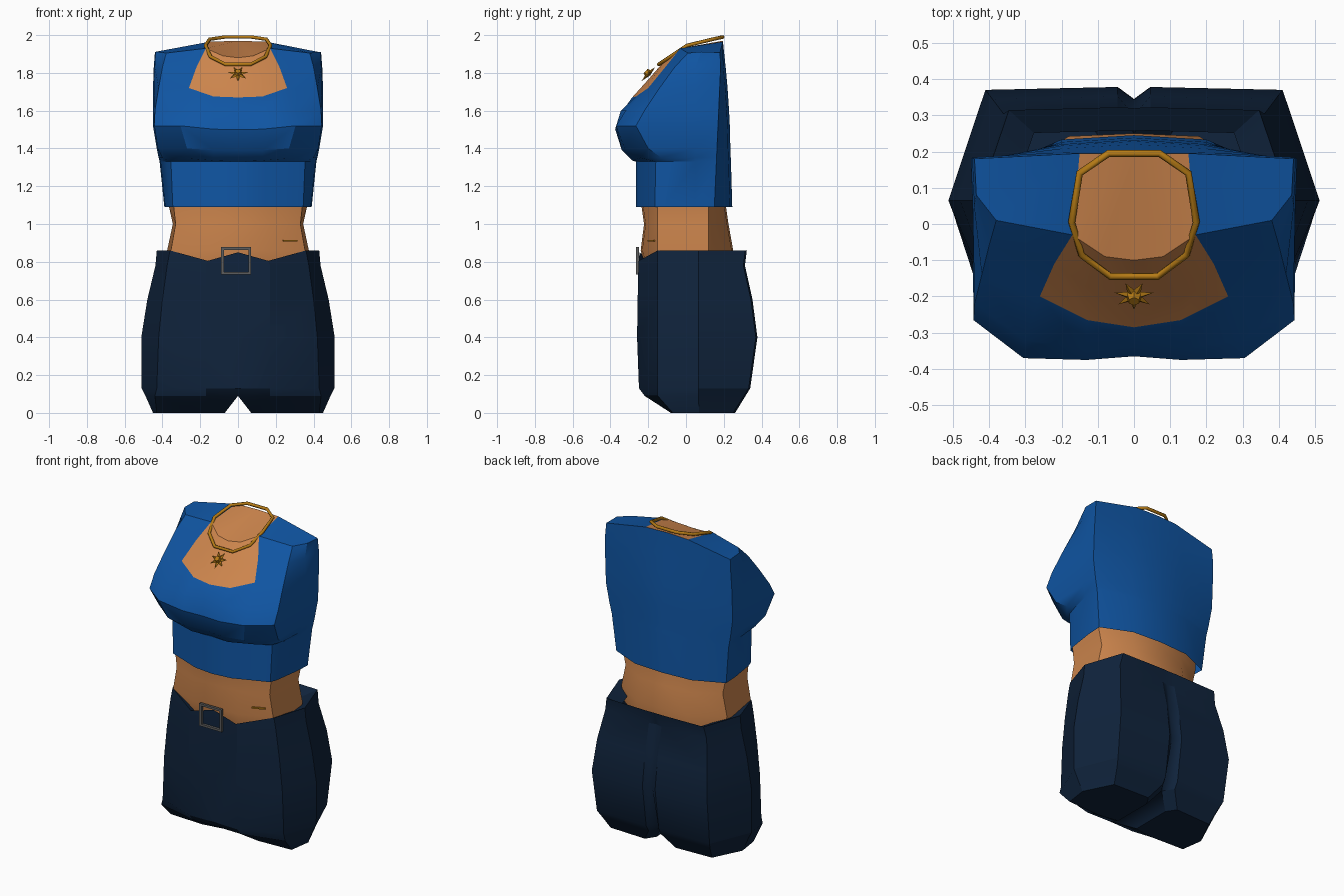
import bpy, bmesh, math
from mathutils import Matrix

cube = bpy.data.objects.get("Cube")
if cube:
    bpy.data.objects.remove(cube)


def material(name, color):
    mat = bpy.data.materials.new(name)
    mat.use_nodes = True
    mat.diffuse_color = (*color, 1)
    bsdf = next(n for n in mat.node_tree.nodes if n.type == 'BSDF_PRINCIPLED')
    bsdf.inputs["Base Color"].default_value = (*color, 1)
    return mat


BLUE = material("blue cloth", (.005, .092, .37))
NAVY = material("navy cloth", (.005, .017, .045))
SKIN = material("skin", (.62, .24, .075))
GOLD = material("gold", (.47, .2, .008))
GREY = material("grey metal", (.11, .11, .11))


def finish(name, bm, mats, smooth=None):
    mesh = bpy.data.meshes.new(name)
    bm.to_mesh(mesh)
    bm.free()
    obj = bpy.data.objects.new(name, mesh)
    bpy.context.collection.objects.link(obj)
    for mat in mats:
        mesh.materials.append(mat)
    if smooth:
        bpy.ops.object.select_all(action='DESELECT')
        obj.select_set(True)
        bpy.context.view_layer.objects.active = obj
        bpy.ops.object.shade_smooth_by_angle(angle=math.radians(smooth))
    return obj


def loft(bm, rows):
    """Skin half sections, listed bottom to top and front centre to back centre."""
    grid = [[bm.verts.new(p) for p in row] for row in rows]
    faces = {}
    for r in range(len(grid) - 1):
        low, high = grid[r], grid[r + 1]
        for c in range(len(low) - 1):
            faces[r, c] = bm.faces.new((low[c], low[c + 1], high[c + 1], high[c]))
    return grid, faces


def mirror(obj):
    mod = obj.modifiers.new("mirror", 'MIRROR')
    mod.use_axis[0] = True
    mod.merge_threshold = .0005


# Cropped shirt with the open neckline
def shirt_row(zf, zs, front, front2, cx, cy, sx, sy, w, back):
    corner = .15 + .045 * (zs - 1.09)
    return [(0, front, zf), (.13, front2, zf + .1 * (zs - zf)), (cx, cy, zs), (sx, sy, zs),
            (w - .005, .05, zs), (w, corner, zs), (.2, back - .012, zs), (0, back, zs)]


shirt_rows = [shirt_row(*r) for r in (
    (1.09, 1.09, -.265, -.25, .345, -.165, .36, -.12, .39, .245),
    (1.33, 1.33, -.265, -.25, .355, -.16, .38, -.08, .415, .238),
    (1.335, 1.35, -.27, -.285, .31, -.24, .40, -.13, .42, .237),
    (1.39, 1.40, -.325, -.34, .27, -.325, .425, -.2, .43, .235),
    (1.5, 1.52, -.365, -.375, .305, -.37, .443, -.265, .45, .232),
    (1.6, 1.6, -.335, -.345, .3, -.32, .44, -.22, .45, .228),
    (1.67, 1.72, -.285, -.265, .26, -.2, .42, -.14, .45, .22),
    (1.77, 1.83, -.195, -.175, .22, -.11, .4, -.06, .446, .21))]
shirt_rows.append([(0, -.1, 1.88), (.08, -.09, 1.89), (.17, -.03, 1.93), (.38, .01, 1.905),
                   (.435, .08, 1.912), (.44, .18, 1.908), (.15, .195, 1.965), (0, .195, 1.97)])
bm = bmesh.new()
grid, faces = loft(bm, shirt_rows)
for (row, col), face in faces.items():
    if row >= 6 and col < 2:
        face.material_index = 1
rim = grid[-1]
bm.faces.new(rim[:3] + rim[6:]).material_index = 1
bm.faces.new(rim[2:7])
mirror(finish("shirt", bm, [BLUE, SKIN], 30))


# Bare waist
def waist_row(z, front, corner, side, back):
    return [(0, front, z), (.16, front + .008, z), (corner, -.15, z),
            (side, .12, z), (.18, back - .008, z), (0, back, z)]


bm = bmesh.new()
loft(bm, [waist_row(*r) for r in (
    (.76, -.21, .33, .35, .24),
    (.86, -.24, .355, .375, .25),
    (1.0, -.222, .33, .345, .225),
    (1.09, -.235, .34, .365, .212),
    (1.2, -.235, .34, .365, .205))])
mirror(finish("waist", bm, [SKIN], 30))


# Short trousers
def trouser_row(z, front, cx, side, bx, back, cleft):
    return [(0, front, z), (.17, front - .004, z), (cx, -.15, z), (side, .065, z),
            (bx, back - .008, z), (.045, back, z), (0, cleft, z)]


hem = [(.07, -.06, 0), (.2, -.08, 0), (.43, -.07, 0), (.45, .07, 0),
       (.36, .25, 0), (.11, .26, 0), (.07, .2, 0)]
trouser_rows = [hem] + [trouser_row(*r) for r in (
    (.09, -.215, .44, .49, .385, .315, .25),
    (.13, -.245, .43, .51, .4, .34, .27),
    (.4, -.255, .42, .512, .41, .378, .345),
    (.6, -.252, .4, .48, .39, .352, .32),
    (.78, -.248, .375, .437, .36, .312, .3),
    (.86, -.246, .36, .43, .345, .322, .32))]
top = trouser_rows[-1]
top[0] = (0, -.246, .85)
top[1] = (.16, -.25, .805)
# turned-in waistband
trouser_rows.append([(x * .8, y * .8, z - .04) for x, y, z in top])
bm = bmesh.new()
grid, faces = loft(bm, trouser_rows)
leg, crotch = grid[0], grid[1]
bm.faces.new((leg[-1], leg[0], crotch[0], crotch[-1]))
bm.faces.new(leg[::-1])
mirror(finish("trousers", bm, [NAVY], 25))

# Square belt buckle
bm = bmesh.new()
bmesh.ops.create_grid(bm, x_segments=1, y_segments=1, size=.08)
centre = bm.faces[:]
bmesh.ops.inset_region(bm, faces=centre, thickness=.022, use_boundary=True)
bmesh.ops.delete(bm, geom=centre, context='FACES')
buckle = finish("belt_buckle", bm, [GREY])
buckle.location = (-.01, -.266, .805)
buckle.rotation_euler.x = math.pi / 2
buckle.scale.y = .9
buckle.modifiers.new("thickness", 'SOLIDIFY').thickness = .016

# Necklace ring
half = [(.07, .195, 1.99), (.15, .14, 1.978), (.172, .005, 1.945),
        (.145, -.085, 1.885), (.065, -.145, 1.845)]
path = half + [(-x, y, z) for x, y, z in reversed(half)]
curve = bpy.data.curves.new("necklace", 'CURVE')
curve.dimensions = '3D'
curve.bevel_depth = .01
curve.bevel_resolution = 1
spline = curve.splines.new('POLY')
spline.points.add(len(path) - 1)
for point, co in zip(spline.points, path):
    point.co = (*co, 1)
spline.use_cyclic_u = True
curve.materials.append(GOLD)
bpy.context.collection.objects.link(bpy.data.objects.new("necklace", curve))

# Flower pendant: pointed petals around a raised hub
bm = bmesh.new()
petals = 7
outline = []
for i in range(petals * 2):
    angle = math.pi * i / petals - math.pi / 2
    radius = .024 if i % 2 else .055
    outline.append(bm.verts.new((radius * math.cos(angle), radius * math.sin(angle), 0)))
hub = bm.verts.new((0, 0, .012))
under = bm.verts.new((0, 0, -.012))
for a, b in zip(outline, outline[1:] + outline[:1]):
    bm.faces.new((a, b, hub))
    bm.faces.new((b, a, under))
bmesh.ops.create_cone(bm, cap_ends=True, segments=6, radius1=.022, radius2=.016, depth=.02,
                      matrix=Matrix.Translation((0, 0, .012)))
pendant = finish("flower_pendant", bm, [GOLD])
pendant.location = (0, -.198, 1.795)
pendant.rotation_euler.x = math.radians(46)

# Small gold bar on the waist
bm = bmesh.new()
bmesh.ops.create_cube(bm, size=1)
bar = finish("waist_bar", bm, [GOLD])
bar.scale = (.08, .012, .009)
bar.location = (.275, -.183, .912)
bar.rotation_euler.z = math.radians(23)
